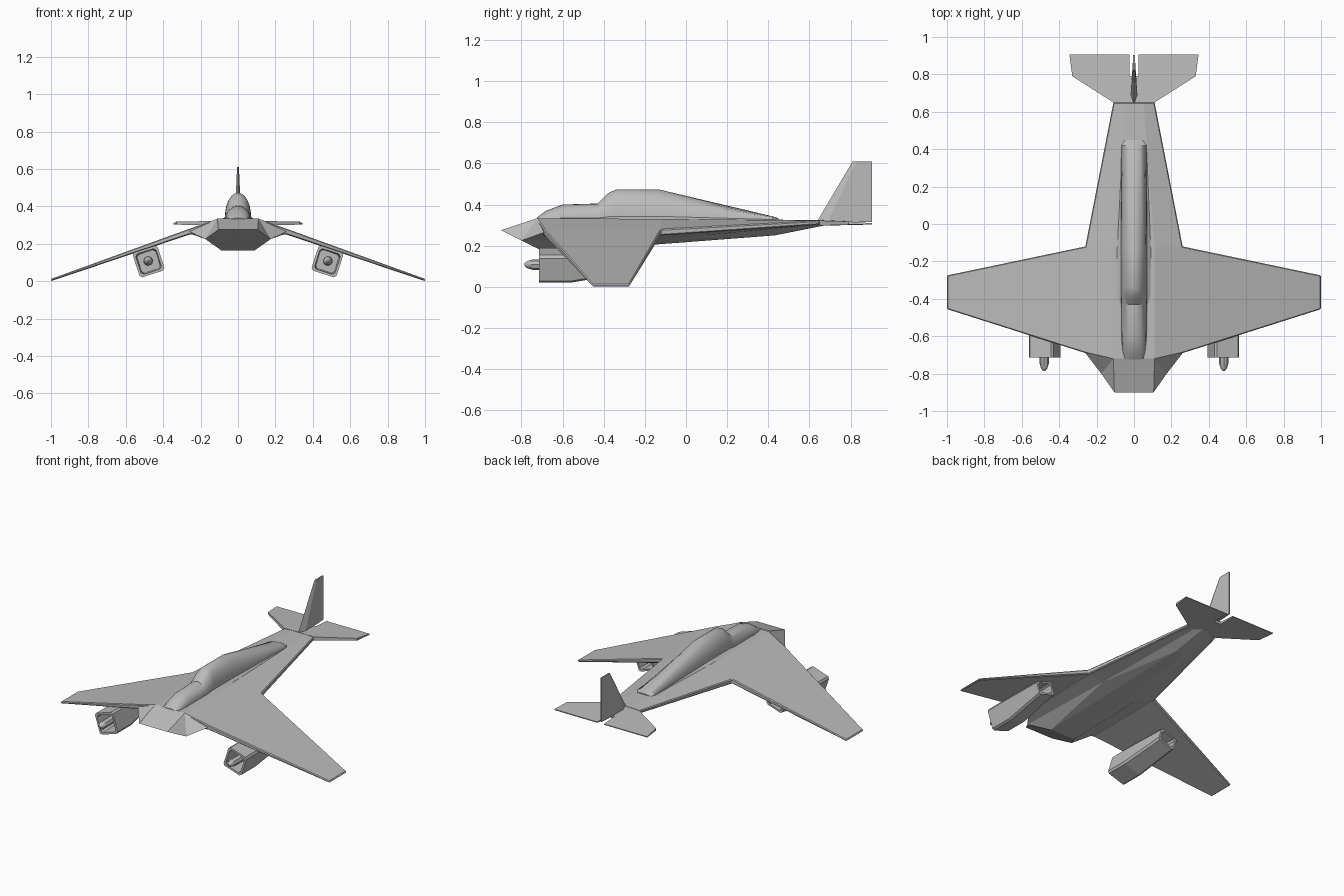
import bpy, bmesh
from math import sin, cos, pi, radians

if "Cube" in bpy.data.objects:
    bpy.data.objects.remove(bpy.data.objects["Cube"])

grey = bpy.data.materials.new("light_grey")
grey.use_nodes = True
grey.diffuse_color = (0.5, 0.5, 0.5, 1)
grey.node_tree.nodes["Principled BSDF"].inputs["Base Color"].default_value = (0.5, 0.5, 0.5, 1)


def build(name, verts, faces, mirror=True, smooth=None):
    """Mesh object from points and faces, optionally mirrored across x."""
    bm = bmesh.new()
    vs = [bm.verts.new(v) for v in verts]
    for f in faces:
        bm.faces.new([vs[i] for i in f])
    bmesh.ops.recalc_face_normals(bm, faces=bm.faces)
    mesh = bpy.data.meshes.new(name)
    bm.to_mesh(mesh)
    bm.free()
    mesh.materials.append(grey)
    obj = bpy.data.objects.new(name, mesh)
    bpy.context.collection.objects.link(obj)
    if mirror:
        obj.modifiers.new("mirror", "MIRROR").use_clip = True
    if smooth:
        bpy.ops.object.select_all(action="DESELECT")
        obj.select_set(True)
        bpy.context.view_layer.objects.active = obj
        bpy.ops.object.shade_smooth_by_angle(angle=radians(smooth))
    return obj


def slab(name, points, panels):
    """Half plate: points are (x, y, top, bottom); rims close all but the centre line."""
    n = len(points)
    verts = [(x, y, t) for x, y, t, b in points] + [(x, y, b) for x, y, t, b in points]
    faces = list(panels) + [[i + n for i in reversed(p)] for p in panels]
    edges = [(p[i - 1], p[i]) for p in panels for i in range(len(p))]
    for a, b in edges:
        centre = points[a][0] == 0 and points[b][0] == 0
        if (b, a) not in edges and not centre:
            faces.append((a, b, b + n, a + n))
    return build(name, verts, faces)


def loft(name, rings, mirror=True, smooth=None, closed=True):
    """Skin successive rings of equal point count, capping both ends."""
    k = len(rings[0])
    faces = [(r * k + i, r * k + (i + 1) % k, (r + 1) * k + (i + 1) % k, (r + 1) * k + i)
             for r in range(len(rings) - 1) for i in range(k if closed else k - 1)]
    faces += [range(k), range((len(rings) - 1) * k, len(rings) * k)]
    return build(name, [p for r in rings for p in r], faces, mirror, smooth)


# Drooped wings joined to the tapering rear deck
wing = slab("wing_and_deck", [
    (0, -.725, .33, .25), (.11, -.725, .333, .25), (.26, -.69, .28, .25),
    (1, -.455, .012, 0), (1, -.275, .012, 0), (.26, -.12, .28, .25),
    (.11, -.12, .33, .25), (0, -.12, .33, .25),
    (.11, .65, .322, .303), (.05, .65, .325, .30), (0, .65, .325, .30),
], [(0, 1, 6, 7), (1, 2, 5, 6), (2, 3, 4, 5), (7, 6, 9, 10), (6, 5, 8, 9)])

# Faceted hull: wedge nose, chines and flat belly
P = dict(
    tip=(.105, -.9, .275), brow=(.11, -.72, .335),
    edge1=(.26, -.69, .265), edge2=(.26, -.12, .255), edge3=(.11, .65, .305),
    chine1=(.175, -.8, .225), chine2=(.15, -.12, .23), chine3=(.06, .65, .30),
    belly1=(.09, -.68, .165), belly2=(.03, .43, .25), belly3=(.02, .68, .30))
for key in ("tip", "brow", "belly1", "belly2", "belly3"):
    P["mid_" + key] = (0, P[key][1], P[key][2])
names = list(P)
hull_faces = ["mid_tip tip brow mid_brow", "tip chine1 brow", "chine1 edge1 brow",
              "chine1 chine2 edge2 edge1", "chine2 chine3 edge3 edge2",
              "chine1 belly1 chine2", "belly1 belly2 chine2", "belly2 belly3 chine3 chine2",
              "mid_tip mid_belly1 belly1 chine1 tip",
              "mid_belly1 mid_belly2 belly2 belly1", "mid_belly2 mid_belly3 belly3 belly2"]
build("hull", list(P.values()), [[names.index(w) for w in f.split()] for f in hull_faces])

# Tailplane with a slot behind the fin
slab("tailplane", [
    (0, .65, .325, .298), (.11, .65, .322, .298), (.33, .79, .318, .302),
    (.345, .905, .309, .303), (.025, .905, .309, .303), (.025, .79, .318, .30),
    (0, .79, .318, .30)], [(0, 1, 5, 6), (1, 2, 3, 4, 5)])


# Upright fin
def fin_ring(y, chord_end, half, z):
    m = y + .2 * (chord_end - y)
    return [(0, y, z), (half, m, z), (.004, chord_end, z), (-.004, chord_end, z), (-half, m, z)]


loft("tail_fin", [fin_ring(.635, .903, .018, .315), fin_ring(.81, .903, .005, .61)], mirror=False)

# Canopy and spine: arched sections with a flared foot
canopy = []
for y, w, h in [(-.725, .05, .012), (-.68, .06, .045), (-.6, .066, .075), (-.43, .068, .08),
                (-.38, .07, .13), (-.34, .07, .148), (-.13, .07, .148),
                (.42, .066, .018), (.45, .045, .008)]:
    foot = w + min(.035, h * .3)
    arc = [(w * cos(a * pi / 12), y, .325 + h * (.12 + .88 * sin(a * pi / 12))) for a in range(13)]
    canopy.append([(foot, y, .32)] + arc + [(-foot, y, .32)])
loft("canopy_spine", canopy, mirror=False, smooth=25)

# Engine pods, tilted to follow the wing, hollow at both ends
TILT = radians(18)


def pod_ring(y, half, low, high, c=.012):
    pts = [(half, low + c), (half, high - c), (half - c, high), (c - half, high),
           (-half, high - c), (-half, low + c), (c - half, low), (half - c, low)]
    return [(.478 + u * cos(TILT) + v * sin(TILT), y, .105 - u * sin(TILT) + v * cos(TILT))
            for u, v in pts]


loft("engine_pod", [
    pod_ring(-.59, .052, -.052, .052), pod_ring(-.715, .057, -.057, .057),
    pod_ring(-.715, .07, -.07, .07), pod_ring(-.56, .07, -.07, .07),
    pod_ring(-.26, .062, -.02, .07), pod_ring(-.26, .05, -.008, .058),
    pod_ring(-.36, .048, -.01, .055)])

# Intake spikes
loft("intake_spike", [[(.48 + r * cos(a * pi / 4), y, .108 + r * sin(a * pi / 4)) for a in range(8)]
                      for y, r in [(-.785, .006), (-.772, .017), (-.745, .025), (-.58, .027)]],
     smooth=40)

# Chamfer the wing rims
bevel = wing.modifiers.new("bevel", "BEVEL")
bevel.width = .005
bevel.segments = 1
bevel.limit_method = "ANGLE"
bevel.angle_limit = radians(50)
